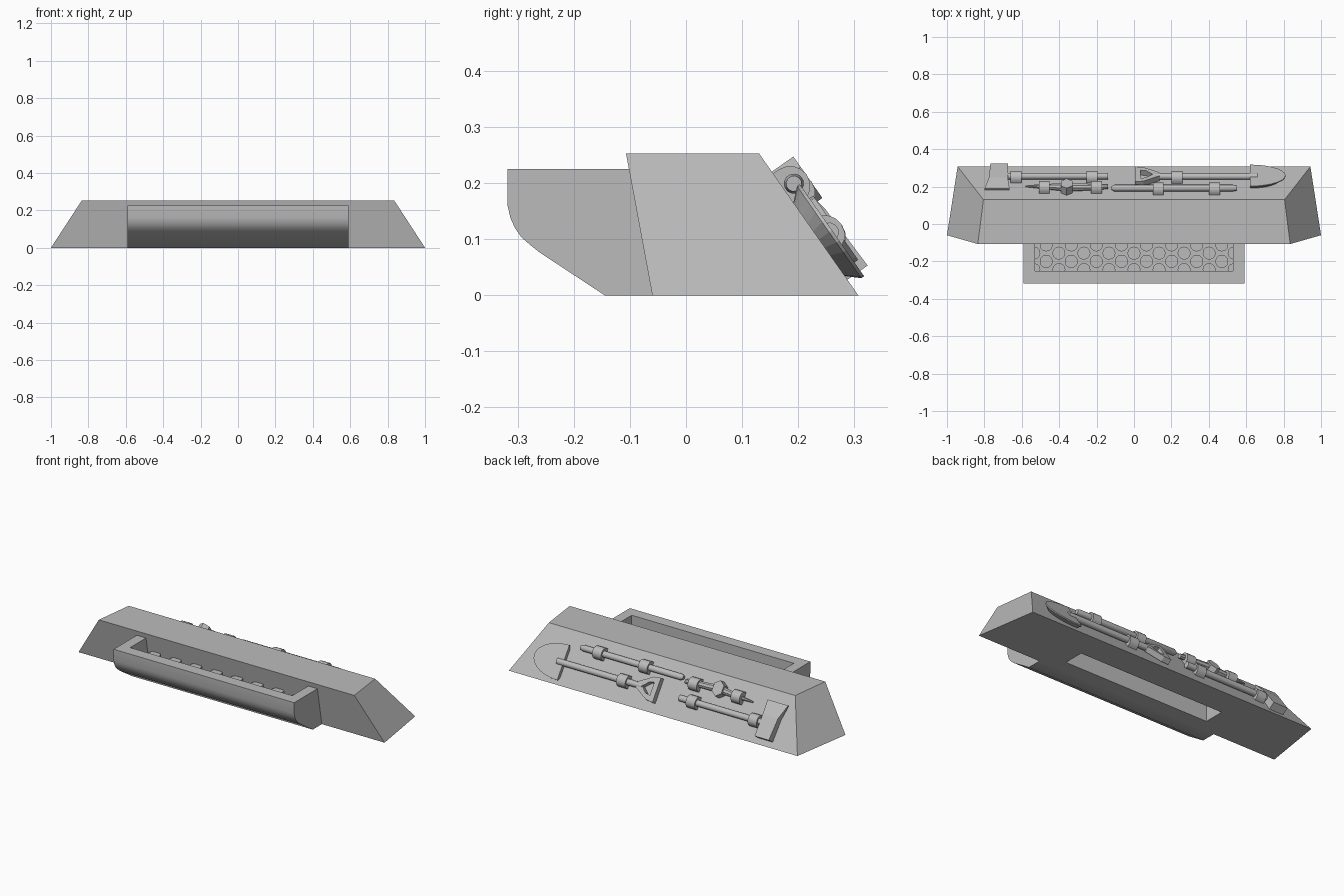
import bpy, bmesh
from math import sin, cos, pi
from mathutils import Matrix, Vector

cube = bpy.data.objects.get("Cube")
if cube:
    bpy.data.objects.remove(cube, do_unlink=True)

grey = bpy.data.materials.new("plain grey")
grey.use_nodes = True
colour = (0.5, 0.5, 0.5, 1)
grey.diffuse_color = colour
grey.node_tree.nodes["Principled BSDF"].inputs["Base Color"].default_value = colour

# Tool frame: x along the block, y down the sloping back, z out of it
top_edge = Vector((0, 0.13, 0.253))
down = Vector((0, 0.177, -0.253)).normalized()
side = Vector((1, 0, 0))
out = side.cross(down)
SLOPE = Matrix.Translation(top_edge) @ Matrix((side, down, out)).transposed().to_4x4()
WORLD = Matrix.Identity(4)


def loft(name, rings, frame=WORLD):
    """Capped solid through matching rings of points."""
    bm = bmesh.new()
    loops = [[bm.verts.new(frame @ Vector(p)) for p in ring] for ring in rings]
    n = len(loops[0])
    for a, b in zip(loops, loops[1:]):
        for i in range(n):
            j = (i + 1) % n
            bm.faces.new((a[i], a[j], b[j], b[i]))
    bm.faces.new(loops[0])
    bm.faces.new(loops[-1])
    bmesh.ops.recalc_face_normals(bm, faces=bm.faces)
    mesh = bpy.data.meshes.new(name)
    bm.to_mesh(mesh)
    bm.free()
    mesh.materials.append(grey)
    ob = bpy.data.objects.new(name, mesh)
    bpy.context.collection.objects.link(ob)
    return ob


def box(name, x, y, z):
    return loft(name, [[(x[0], y[0], h), (x[1], y[0], h), (x[1], y[1], h), (x[0], y[1], h)] for h in z])


def plate(name, outline, low, high, frame=SLOPE):
    return loft(name, [[(x, y, h) for x, y in outline] for h in (low, high)], frame)


def bar(name, stations, sides=12):
    """Round bar along x; each station is x, v, w, radius."""
    angles = [2 * pi * (i + 0.5) / sides for i in range(sides)]
    return smooth(loft(name, [[(x, v + r * cos(a), w + r * sin(a)) for a in angles]
                              for x, v, w, r in stations], SLOPE))


def activate(ob):
    bpy.ops.object.select_all(action="DESELECT")
    ob.select_set(True)
    bpy.context.view_layer.objects.active = ob


def smooth(ob):
    activate(ob)
    bpy.ops.object.shade_smooth_by_angle(angle=0.6)
    return ob


def cut(ob, cutter):
    mod = ob.modifiers.new("cut", "BOOLEAN")
    mod.operation, mod.solver, mod.object = "DIFFERENCE", "EXACT", cutter
    activate(ob)
    bpy.ops.object.modifier_apply(modifier=mod.name)
    bpy.data.objects.remove(cutter, do_unlink=True)


# Main block with a slot in the underside
block = loft("main_block", [
    [(-1, -0.06, 0), (1, -0.06, 0), (0.943, 0.307, 0), (-0.943, 0.307, 0)],
    [(-0.835, -0.107, 0.253), (0.835, -0.107, 0.253), (0.805, 0.13, 0.253), (-0.805, 0.13, 0.253)]])
cut(block, box("slot_cutter", (-0.475, 0.475), (0.018, 0.14), (-0.1, 0.12)))

# Front tray with rounded belly
tray_profile = [(-0.09, 0.225), (-0.318, 0.225), (-0.318, 0.16), (-0.313, 0.138), (-0.305, 0.12),
                (-0.293, 0.103), (-0.278, 0.09), (-0.262, 0.077), (-0.145, 0), (-0.055, 0)]
tray = loft("front_tray", [[(x, y, z) for y, z in tray_profile] for x in (-0.59, 0.59)])
cut(tray, box("tray_cutter", (-0.53, 0.53), (-0.25, 0.05), (0.1, 0.4)))
smooth(tray)

# Staggered round studs on the tray floor
for row in range(4):
    count = 8 + row % 2
    for i in range(count):
        cx, cy = (i - (count - 1) / 2) * 0.134, -0.112 - row * 0.044
        circle = [(cx + 0.035 * cos(k * pi / 6), cy + 0.035 * sin(k * pi / 6)) for k in range(12)]
        smooth(plate("tray_stud", circle, 0.1, 0.15, WORLD))

# Spade: dished blade, shaft and open grip
tip = [(0.62 + 0.19 * cos(a), 0.187 + 0.1 * sin(a)) for a in [pi * (i / 14 - 0.5) for i in range(15)]]
loft("spade_blade", [[(0.64 + (x - 0.64) * s, 0.187 + (v - 0.187) * s, w) for x, v in tip]
                     for s, w in ((0.8, 0), (1, 0.022), (1, 0.028))], SLOPE)
bar("spade_shaft", [(0.1, 0.187, 0.021, 0.018), (0.66, 0.187, 0.021, 0.018)])
grip = plate("spade_grip", [(0.005, 0.117), (0.05, 0.122), (0.09, 0.145), (0.135, 0.17),
                            (0.135, 0.204), (0.09, 0.229), (0.05, 0.252), (0.005, 0.257)], 0.004, 0.036)
cut(grip, plate("grip_cutter", [(0.035, 0.15), (0.065, 0.155), (0.1, 0.187), (0.065, 0.219),
                                (0.035, 0.224)], -0.1, 0.1))

# Axe: wedge head thinning to its edge, and shaft
loft("axe_head", [[(a, v, 0.022 - t), (b, v, 0.022 - t), (b, v, 0.022 + t), (a, v, 0.022 + t)]
                  for a, b, v, t in ((-0.8, -0.665, 0.065, 0.004), (-0.775, -0.675, 0.15, 0.018),
                                     (-0.768, -0.675, 0.275, 0.022))], SLOPE)
bar("axe_shaft", [(-0.7, 0.19, 0.021, 0.018), (-0.14, 0.19, 0.021, 0.018)])

# Pry bar with rounded tip
bar("pry_bar", [(-0.12, 0.08, 0.02, 0.01), (-0.105, 0.08, 0.02, 0.018),
                (0.53, 0.08, 0.02, 0.018), (0.55, 0.08, 0.02, 0.014)])

# Pick: tapered head with a knob in the middle
bar("pick_head", [(-0.58, 0.1, 0.018, 0.004), (-0.48, 0.095, 0.02, 0.014), (-0.36, 0.085, 0.02, 0.022),
                  (-0.2, 0.09, 0.02, 0.017), (-0.14, 0.095, 0.02, 0.013)], 8)
knob = [(-0.36 + 0.036 * cos(k * pi / 3 + pi / 6), 0.085 + 0.045 * sin(k * pi / 3 + pi / 6)) for k in range(6)]
plate("pick_knob", knob, 0, 0.047)

# Retaining clips around the tools
for x, v in ((0.23, 0.187), (-0.63, 0.19), (-0.225, 0.19), (0.13, 0.08), (0.43, 0.08),
             (-0.48, 0.095), (-0.2, 0.095)):
    arch = [(0.036 * cos(k * pi / 8), 0.012 + 0.036 * sin(k * pi / 8)) for k in range(9)]
    arch = [(0.036, 0)] + arch + [(-0.036, 0)]
    smooth(loft("tool_clip", [[(x + s, v + a, w) for a, w in arch] for s in (-0.029, 0.029)], SLOPE))
